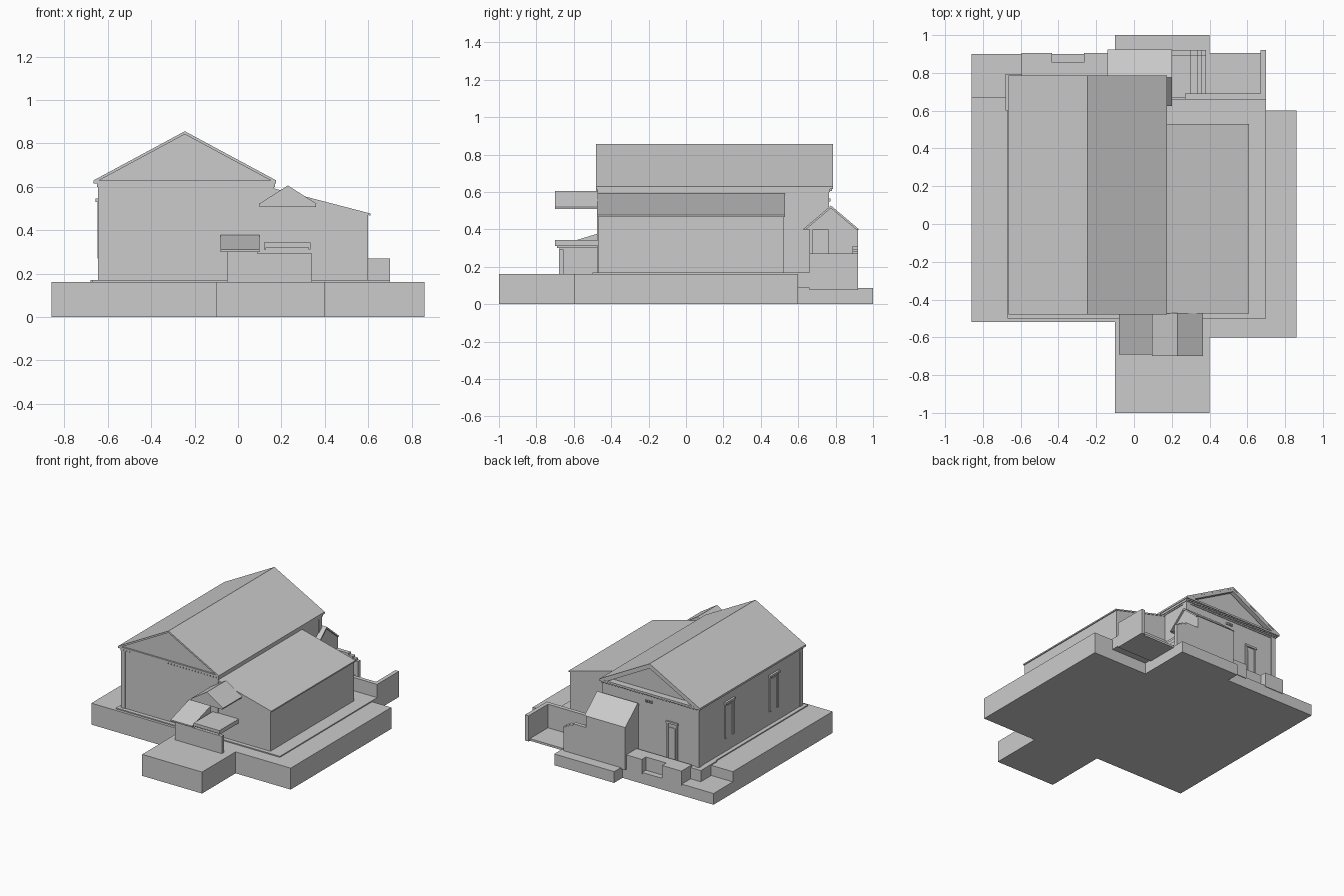
import bpy
import bmesh
from mathutils import Vector

cube = bpy.data.objects.get("Cube")
if cube:
    bpy.data.objects.remove(cube, do_unlink=True)

stone = bpy.data.materials.new("plain grey stone")
stone.use_nodes = True
grey = (0.6, 0.6, 0.6, 1)
stone.diffuse_color = grey
stone.node_tree.nodes["Principled BSDF"].inputs["Base Color"].default_value = grey


def prism(name, profile, axis, span):
    """Extrude a flat profile along one axis between the two ends of span."""
    start, end = span

    def place(point, along):
        first, second = point
        if axis == "x":
            return Vector((along, first, second))
        if axis == "y":
            return Vector((first, along, second))
        return Vector((first, second, along))

    bm = bmesh.new()
    face = bm.faces.new([bm.verts.new(place(point, start)) for point in profile])
    grown = bmesh.ops.extrude_face_region(bm, geom=[face])["geom"]
    moved = [item for item in grown if isinstance(item, bmesh.types.BMVert)]
    bmesh.ops.translate(bm, vec=place((0, 0), end - start), verts=moved)
    bmesh.ops.recalc_face_normals(bm, faces=bm.faces)
    mesh = bpy.data.meshes.new(name)
    bm.to_mesh(mesh)
    bm.free()
    mesh.materials.append(stone)
    bpy.context.collection.objects.link(bpy.data.objects.new(name, mesh))


def box(name, x, y, z):
    """Block between pairs of x, y and z limits."""
    (left, right), (front, back) = x, y
    prism(name, [(left, front), (right, front), (right, back), (left, back)], "z", z)


def gable(name, middle, half, eave, apex, axis, span):
    """Solid triangular gable."""
    prism(name, [(middle - half, eave), (middle + half, eave), (middle, apex)], axis, span)


def gable_roof(name, middle, half, eave, apex, thick, axis, span):
    """Thin pair of slopes meeting on a ridge."""
    inner = half * (apex - eave - thick) / (apex - eave)
    outline = [(middle - half, eave), (middle, apex), (middle + half, eave),
               (middle + inner, eave), (middle, apex - thick), (middle - inner, eave)]
    prism(name, outline, axis, span)


def around(middle, half):
    return middle - half, middle + half


# Shared levels and wall lines
low_top, base_top, floor_top = 0.085, 0.162, 0.17
hall_left, hall_right, hall_front, hall_back = -0.64, 0.16, -0.47, 0.76
roof_middle, eave, ridge = -0.245, 0.63, 0.856
apron_left, apron_right = -0.1, 0.4
site_left, site_right, back_step = -0.86, 0.86, 0.67
ledge = 0.01

# Stepped site base, lower along the back
box("base_left", (site_left, apron_left), (-0.52, back_step), (0, base_top))
box("base_middle", (apron_left, apron_right), (-1, back_step), (0, base_top))
box("base_right", (apron_right, site_right), (-0.6, 0.6), (0, base_top))
box("back_base", (site_left, apron_left), (back_step, 0.9), (0, low_top))
box("back_apron", (apron_left, apron_right), (back_step, 1), (0, low_top))
box("floor_slab", (-0.67, 0.7), (-0.5, back_step - ledge), (low_top, floor_top))
box("back_plinth", (-0.68, 0.18), (0.6, 0.795), (low_top / 2, floor_top))

# Main hall walls with corner pilasters
box("hall_walls", (hall_left, hall_right), (hall_front, hall_back), (base_top, 0.61))
for side, x in (("left", hall_left), ("right", hall_right)):
    for end, y in (("front", hall_front), ("back", hall_back)):
        inward_x = 0.03 if side == "left" else -0.03
        inward_y = 0.03 if end == "front" else -0.03
        box(f"{end}_{side}_pilaster",
            sorted((x - inward_x / 6, x + inward_x)),
            sorted((y - inward_y / 6, y + inward_y)), (floor_top, 0.6))

# Entablature: frieze band, moulding, dentils and cornice
bands = (("frieze", 0.005, 0.59, 0.605), ("moulding", 0.01, 0.6, 0.618))
for name, lip, bottom, top in bands:
    box(name, (hall_left - lip, hall_right + lip), (hall_front - lip / 2, hall_back + lip), (bottom, top))
box("cornice", around(roof_middle, 0.42), (-0.48, 0.785), (0.616, eave))
dentil_count = 32
for end, y in (("front", hall_front), ("back", hall_back + ledge)):
    for i in range(dentil_count):
        x = hall_left + (hall_right - hall_left) * (i + 0.5) / dentil_count
        box(f"{end}_dentil_{i}", around(x, 0.006), around(y, ledge), (0.606, 0.617))

# Main roof with recessed pediments
gable_roof("hall_roof", roof_middle, 0.42, eave, ridge, 0.014, "y", (-0.48, 0.785))
gable("tympanum", roof_middle, 0.41, eave, ridge - ledge, "y", (-0.468, 0.735))
gable_roof("back_raking_cornice", roof_middle, 0.42, eave, ridge, 0.036, "y", (0.75, 0.784))

# Tall side doors with jambs and hoods
for name, y in (("rear", 0.4), ("middle", -0.13)):
    wall = hall_left + ledge
    for side, offset in (("near", -0.045), ("far", 0.045)):
        box(f"{name}_{side}_jamb", (hall_left - 0.008, wall), around(y + offset, 0.008), (0.27, 0.53))
    box(f"{name}_side_door", (hall_left - 0.003, wall), around(y, 0.03), (0.27, 0.51))
    box(f"{name}_door_hood", (hall_left - 0.016, wall), around(y, 0.058), (0.53, 0.545))

# Back door and the small brackets above it
door_middle = -0.42
for side, offset in (("left", 0.04), ("right", -0.04)):
    box(f"back_{side}_jamb", around(door_middle + offset, 0.007), around(hall_back, 0.008), (floor_top, 0.44))
box("back_door_lintel", around(door_middle, 0.05), around(hall_back, 0.012), (0.44, 0.455))
box("back_door", around(door_middle, 0.025), around(hall_back, 0.004), (floor_top, 0.41))
for i in range(3):
    box(f"back_bracket_{i}", around(roof_middle + i * 0.02, 0.006), around(hall_back, 0.012), (0.55, 0.565))

# Side wing leaning against the hall
wing_high, wing_low, wing_right = 0.594, 0.477, 0.61
prism("side_wing", [(hall_right, base_top), (wing_right - ledge, base_top),
                    (wing_right - ledge, wing_low - ledge / 2),
                    (hall_right, wing_high - ledge / 2)], "y", (hall_front, 0.525))
prism("side_wing_roof", [(hall_right, wing_high - ledge), (wing_right, wing_low - ledge),
                         (wing_right, wing_low), (hall_right, wing_high)],
      "y", (hall_front - ledge / 2, 0.53))

# Front entrance canopies
canopy_front, canopy_top, canopy_bottom = -0.7, 0.378, 0.3
box("gable_canopy_soffit", around(0.23, 0.13), (canopy_front, hall_front), (0.508, 0.522))
gable("gable_canopy", 0.23, 0.135, 0.52, 0.606, "y", (canopy_front, hall_front))
prism("sloped_canopy", [(canopy_front + ledge, canopy_bottom), (canopy_front + ledge, canopy_bottom + ledge),
                        (hall_front, canopy_top), (hall_front, canopy_bottom)], "x", (-0.08, 0.1))
box("flat_canopy", (0.12, 0.335), (canopy_front, hall_front), (0.32, 0.343))
for side, x in (("right", 0.125), ("left", 0.33)):
    box(f"{side}_canopy_lip", around(x, ledge / 2), (canopy_front, hall_front), (0.312, 0.322))

# Entrance room and low wall under the canopies
box("entrance_room", (-0.05, 0.09), (-0.675, hall_front), (base_top, canopy_bottom))
box("entrance_wall", (-0.05, 0.34), (-0.678, -0.655), (base_top, 0.293))

# Back outbuilding with a gable roof
shed_left, shed_right, shed_back = -0.135, 0.19, 0.92
terrace_bottom, terrace_top = 0.076, 0.27
shed_ridge = 0.775
gable_roof("outbuilding_roof", shed_ridge, 0.15, 0.4, 0.527, 0.014, "x", (-0.14, 0.2))
gable("outbuilding_gable", shed_ridge, 0.14, 0.4, 0.518, "x", (shed_left, shed_right))
box("outbuilding_upper", (shed_left, shed_right), (hall_back, shed_back), (terrace_top, 0.404))
box("outbuilding_lower", (shed_left, 0.2), (back_step, shed_back), (terrace_bottom, terrace_top))
box("outbuilding_post", around(0.17, 0.012), around(back_step, ledge), (terrace_top, 0.404))

# Stairs and stepped parapet leading down to the terrace
left = shed_right
for i, right in enumerate((0.3, 0.335, 0.36, 0.38)):
    box(f"stair_{i}", (left, right), (back_step, 0.895), (terrace_bottom, 0.25 - i * 0.045))
    box(f"stair_parapet_{i}", (left, right), (0.89, shed_back), (terrace_bottom, 0.31 - i * 0.014))
    left = right

# Raised terrace, open to the back
terrace_left = 0.7
box("terrace_floor", (left - ledge, terrace_left), (back_step, 0.905), (terrace_bottom, 0.092))
box("terrace_front_wall", (0.27, terrace_left), (back_step - ledge, 0.69), (terrace_bottom, terrace_top))
box("terrace_side_wall", (terrace_left - 0.03, terrace_left), (back_step, shed_back), (terrace_bottom, terrace_top))

# Low wall with a notch behind the hall
low_wall = (low_top - ledge, 0.185)
box("back_low_wall", (-0.595, shed_left), (0.78, 0.856), low_wall)
box("back_wall_right_pier", (-0.595, -0.435), (0.85, 0.905), low_wall)
box("back_wall_left_pier", (-0.265, shed_left), (0.85, 0.905), low_wall)
